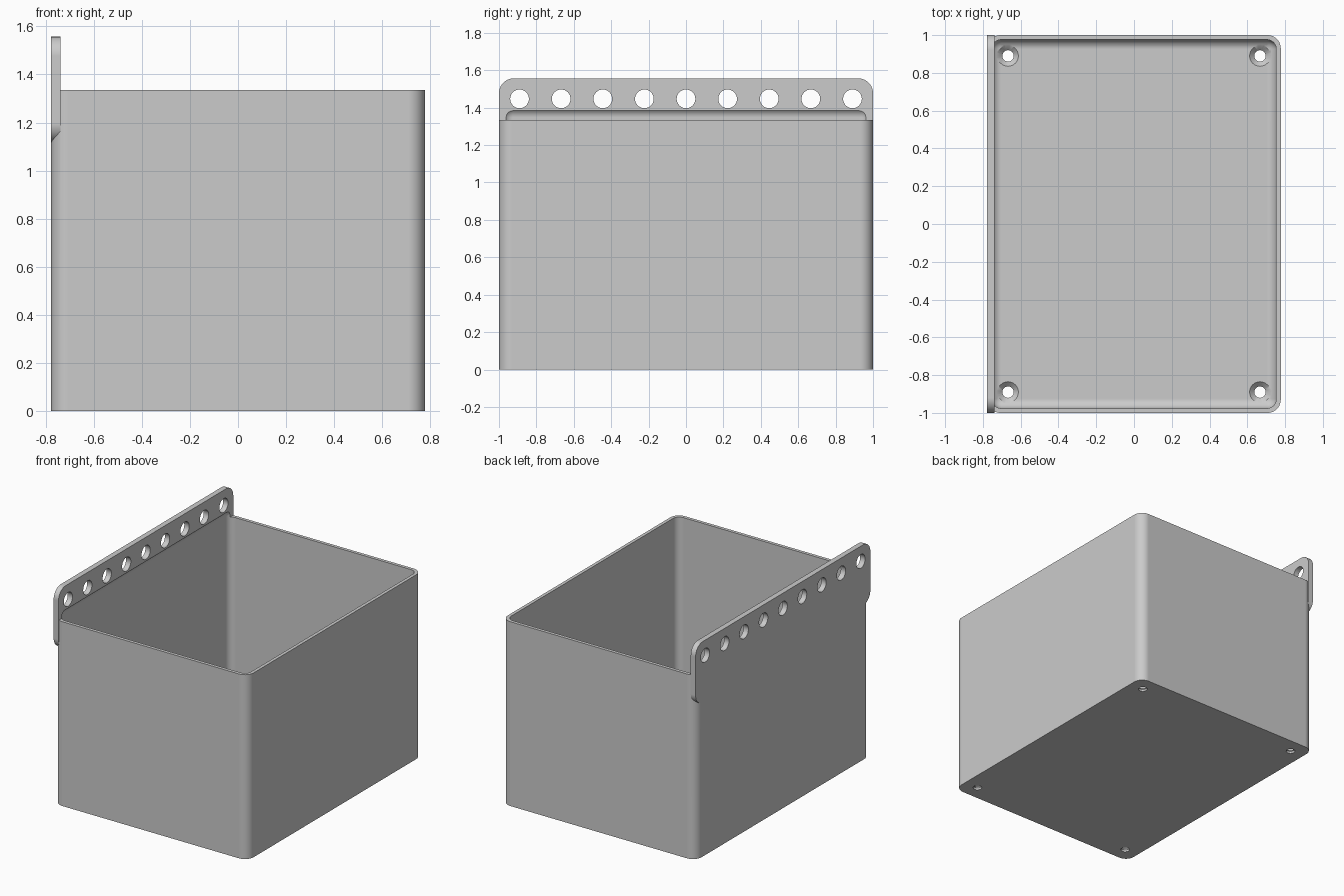
import bpy
import bmesh
from math import radians, pi
from mathutils import Matrix, Vector

default = bpy.data.objects.get("Cube")
if default:
    bpy.data.objects.remove(default, do_unlink=True)

HALF_X, HALF_Y = 0.777, 1.0
BIN_TOP = 1.335
WALL, FLOOR = 0.024, 0.04

grey = bpy.data.materials.new("plain grey")
grey.use_nodes = True
colour = (0.6, 0.6, 0.6, 1)
grey.diffuse_color = colour
grey.node_tree.nodes["Principled BSDF"].inputs["Base Color"].default_value = colour


def finish(bm, name):
    mesh = bpy.data.meshes.new(name)
    bm.to_mesh(mesh)
    bm.free()
    obj = bpy.data.objects.new(name, mesh)
    bpy.context.collection.objects.link(obj)
    mesh.materials.append(grey)
    return obj


def rounded_box(name, low, high, radius, axes, segments=10):
    """Box whose edges parallel to the given axes are rounded."""
    low, high = Vector(low), Vector(high)
    bm = bmesh.new()
    bmesh.ops.create_cube(bm, size=1)
    bmesh.ops.scale(bm, vec=high - low, verts=bm.verts)
    bmesh.ops.translate(bm, vec=(low + high) / 2, verts=bm.verts)
    edges = []
    for e in bm.edges:
        d = e.verts[1].co - e.verts[0].co
        if any(abs(d[a]) > 0.001 for a in axes):
            edges.append(e)
    bmesh.ops.bevel(bm, geom=edges, offset=radius, segments=segments,
                    profile=0.5, affect='EDGES')
    return finish(bm, name)


def round_cutters(name, places, r1, r2, depth, turn=Matrix()):
    """Row of cylinders or cones, from radius r1 below to r2 above."""
    bm = bmesh.new()
    for p in places:
        bmesh.ops.create_cone(bm, cap_ends=True, segments=32, radius1=r1,
                              radius2=r2, depth=depth,
                              matrix=Matrix.Translation(p) @ turn)
    return finish(bm, name)


def combine(target, tool, operation):
    tool.hide_render = True
    mod = target.modifiers.new(operation.lower(), 'BOOLEAN')
    mod.operation = operation
    mod.solver = 'EXACT'
    mod.object = tool
    bpy.context.view_layer.objects.active = target
    bpy.ops.object.modifier_apply(modifier=mod.name)
    bpy.data.objects.remove(tool, do_unlink=True)


# Outer body with rounded upright corners
storage_bin = rounded_box("storage_bin", (-HALF_X, -HALF_Y, 0),
                          (HALF_X, HALF_Y, BIN_TOP), 0.07, (2,))

# Hanging plate along the right side, rounded at its four ends
plate = rounded_box("hanging_plate", (-HALF_X, -HALF_Y, 1.117),
                    (-0.738, HALF_Y, 1.557), 0.08, (0,))
combine(storage_bin, plate, 'UNION')

# Inner space, rounded on every edge and running up into the plate
cavity = rounded_box("cavity", (WALL - HALF_X, WALL - HALF_Y, FLOOR),
                     (HALF_X - WALL, HALF_Y - WALL, 1.398), 0.05, (0, 1, 2))
combine(storage_bin, cavity, 'DIFFERENCE')

# Row of holes through the plate
row = [(-0.76, 0.2225 * i, 1.447) for i in range(-4, 5)]
combine(storage_bin, round_cutters("plate_holes", row, 0.05, 0.05, 0.12,
                                   Matrix.Rotation(pi / 2, 4, 'Y')), 'DIFFERENCE')

# Countersunk screw holes in the floor
corners = [(x, y) for x in (-0.667, 0.667) for y in (-0.89, 0.89)]
combine(storage_bin, round_cutters("screw_holes", [(x, y, 0) for x, y in corners],
                                   0.03, 0.03, 0.2), 'DIFFERENCE')
combine(storage_bin, round_cutters("countersinks", [(x, y, FLOOR) for x, y in corners],
                                   0.03, 0.08, 0.05), 'DIFFERENCE')

# Smooth curves, crisp rims and flat walls
bpy.ops.object.select_all(action='DESELECT')
storage_bin.select_set(True)
bpy.context.view_layer.objects.active = storage_bin
bpy.ops.object.shade_smooth_by_angle(angle=radians(30))
weighted = storage_bin.modifiers.new("flat_walls", 'WEIGHTED_NORMAL')
weighted.keep_sharp = True
